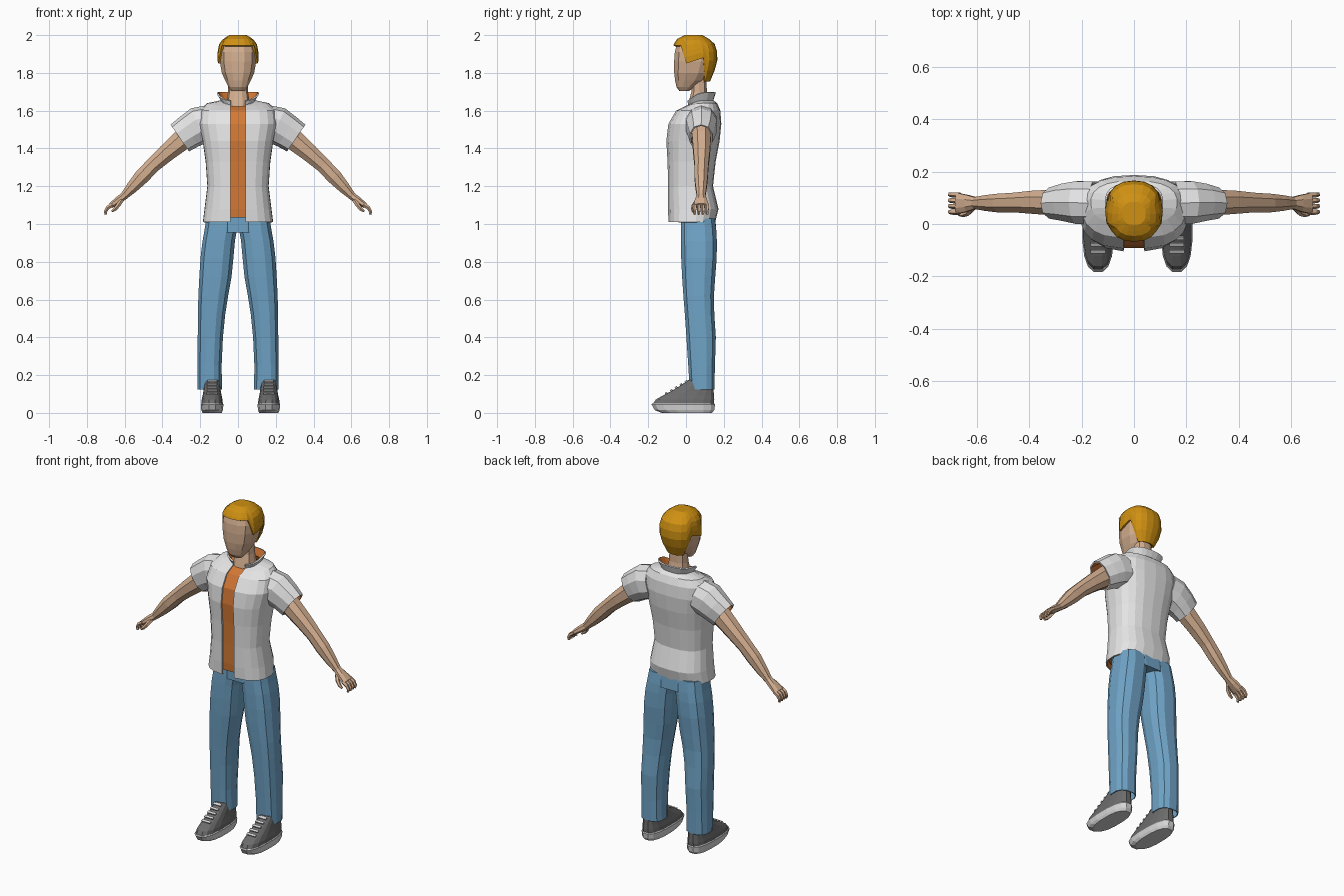
import bpy, bmesh, math
from mathutils import Vector

if "Cube" in bpy.data.objects:
    bpy.data.objects.remove(bpy.data.objects["Cube"])


def material(name, rgb):
    m = bpy.data.materials.new(name)
    m.diffuse_color = (*rgb, 1)
    m.use_nodes = True
    m.node_tree.nodes["Principled BSDF"].inputs["Base Color"].default_value = m.diffuse_color
    return m


SKIN = material("skin", (0.66, 0.43, 0.28))
HAIR = material("ginger hair", (0.62, 0.28, 0.006))
WHITE = material("shirt white", (0.78, 0.78, 0.78))
ORANGE = material("undershirt orange", (0.66, 0.19, 0.035))
DENIM = material("denim blue", (0.16, 0.37, 0.57))
GREY = material("shoe grey", (0.15, 0.15, 0.15))
SOLE = material("sole light grey", (0.68, 0.68, 0.68))


def loft(name, mats, rings, closed=True, bottom=True, top=True, thick=0):
    """Skin a stack of equal-length rings; rings run counter-clockwise along the path."""
    bm = bmesh.new()
    rows = [[bm.verts.new(p) for p in r] for r in rings]
    n = len(rows[0])
    for a, b in zip(rows, rows[1:]):
        for i in range(n if closed else n - 1):
            j = (i + 1) % n
            bm.faces.new((a[i], a[j], b[j], b[i]))
    if closed and bottom:
        bm.faces.new(rows[0][::-1])
    if closed and top:
        bm.faces.new(rows[-1])
    mesh = bpy.data.meshes.new(name)
    bm.to_mesh(mesh)
    bm.free()
    for m in mats:
        mesh.materials.append(m)
    ob = bpy.data.objects.new(name, mesh)
    bpy.context.collection.objects.link(ob)
    if thick:
        s = ob.modifiers.new("thickness", 'SOLIDIFY')
        s.thickness, s.offset = thick, -1
        s.material_offset = len(mats) - 1
    return ob


def oval(a, rx, ry, p):
    c, s = math.cos(a), math.sin(a)
    return (rx * math.copysign(abs(c) ** (2 / p), c),
            ry * math.copysign(abs(s) ** (2 / p), s))


def flat_ring(z, rx, yf, yb, n=14, p=2.5, cx=0):
    """Horizontal rounded ring from front yf to back yb."""
    pts = []
    for i in range(n):
        x, y = oval(math.tau * (i + 0.5) / n - math.pi / 2, rx, (yb - yf) / 2, p)
        pts.append((cx + x, (yf + yb) / 2 + y, z))
    return pts


def tube(name, mats, path, n=8, **kw):
    """Tube along (x, y, z, radius, radius_y) stations lying in an upright plane."""
    pts = [Vector(s[:3]) for s in path]
    rings = []
    for k, s in enumerate(path):
        d = pts[min(k + 1, len(pts) - 1)] - pts[max(k - 1, 0)]
        d.y = 0
        d.normalize()
        u = Vector((0, 1, 0))
        v = d.cross(u)
        ring = []
        for i in range(n):
            a, b = oval(math.tau * (i + 0.5) / n, s[4], s[3], 2.2)
            ring.append(pts[k] + u * a + v * b)
        rings.append(ring)
    return loft(name, mats, rings, **kw)


# Open shirt with collar: z, half width, front y, back y, drop at the front
torso = [(1.01, .187, -.095, .155, 0), (1.08, .178, -.098, .172, 0),
         (1.20, .163, -.097, .143, 0), (1.33, .172, -.100, .157, 0),
         (1.44, .188, -.107, .178, 0), (1.53, .208, -.096, .187, 0),
         (1.60, .200, -.055, .182, 0), (1.64, .165, -.003, .165, .015),
         (1.655, .09, .012, .145, .025), (1.695, .112, .005, .158, .045)]
rings = []
for z, rx, yf, yb, drop in torso:
    ring, n = [], 21
    for i in range(n):
        t = 0.22 + (math.tau - 0.44) * i / (n - 1) - math.pi / 2
        x, y = oval(t, rx, (yb - yf) / 2, 2.5)
        if i in (0, n - 1):
            x = math.copysign(.04, x)
        ring.append((x, (yf + yb) / 2 + y, z - drop * max(0, -math.sin(t))))
    rings.append(ring)
loft("open_shirt", [WHITE, ORANGE], rings, closed=False, thick=.008)

# Undershirt
loft("undershirt", [ORANGE],
     [flat_ring(max(z, 1.035) - drop, rx - .014, yf + .014, yb - .014, 20)
      for z, rx, yf, yb, drop in torso[:8]])

# Neck and head
loft("neck", [SKIN], [flat_ring(1.58, .07, -.005, .13, 10), flat_ring(1.64, .062, .01, .125, 10),
                      flat_ring(1.70, .053, .027, .112, 10), flat_ring(1.78, .05, .03, .11, 10)])
loft("head", [SKIN],
     [flat_ring(*r, 12) for r in
      [(1.703, .036, -.035, .015), (1.725, .052, -.052, .05), (1.76, .070, -.060, .10),
       (1.80, .088, -.065, .13), (1.86, .099, -.066, .15), (1.91, .099, -.062, .15),
       (1.955, .085, -.05, .135), (1.98, .055, -.02, .10)]])

# Hair cap whose lower edge follows the hairline
hair = [(1.75, .062, -.02, .125), (1.80, .093, -.06, .147), (1.85, .108, -.072, .165),
        (1.90, .110, -.073, .168), (1.95, .101, -.067, .155), (1.982, .078, -.045, .12),
        (2.00, .045, -.005, .085)]


def hair_at(z):
    for a, b in zip(hair, hair[1:]):
        if z <= b[0] + 1e-6:
            t = (z - a[0]) / (b[0] - a[0])
            return [p + (q - p) * t for p, q in zip(a, b)][1:]
    return hair[-1][1:]


rings = []
for k in range(7):
    ring = []
    for i in range(20):
        a = math.tau * i / 20 - math.pi / 2
        s = math.sin(a)
        low = 1.945 if s < -.5 else 1.85 if s < -.1 else 1.865 if s < .2 else 1.88 if s < .4 else 1.755
        z = low + (2.0 - low) * (1 - (1 - k / 6) ** 1.5)
        rx, yf, yb = hair_at(z)
        x, y = oval(a, rx, (yb - yf) / 2, 2.4)
        ring.append((x, (yf + yb) / 2 + y, z))
    rings.append(ring)
loft("hair", [HAIR], rings, bottom=False, thick=.012)

# Hips
loft("jeans_hips", [DENIM], [flat_ring(.955, .172, -.028, .162, 16),
                             flat_ring(1.06, .165, -.03, .155, 16)])

for side, sx in (("right", 1), ("left", -1)):
    # Sleeve
    tube(side + "_sleeve", [WHITE, ORANGE],
         [(sx * x, y, z, r, ry) for x, y, z, r, ry in
          [(.15, .08, 1.535, .095, .085), (.21, .082, 1.52, .10, .085),
           (.26, .083, 1.488, .092, .074), (.308, .08, 1.455, .086, .062)]],
         n=10, bottom=False, top=False, thick=.008)

    # Arm with palm
    tube(side + "_arm", [SKIN],
         [(sx * x, y, z, r, ry) for x, y, z, r, ry in
          [(.20, .08, 1.53, .055, .055), (.29, .082, 1.45, .060, .053), (.38, .083, 1.375, .050, .047),
           (.45, .082, 1.312, .043, .040), (.51, .08, 1.25, .043, .038), (.56, .08, 1.195, .034, .032),
           (.605, .08, 1.147, .022, .024), (.635, .079, 1.125, .021, .034), (.675, .079, 1.096, .015, .043)]])

    # Fingers and thumb
    for f in range(4):
        y = .046 + .022 * f
        tube(f"{side}_finger_{f + 1}", [SKIN],
             [(sx * x, y, z, r, r) for x, z, r in
              [(.665, 1.102, .011), (.69, 1.086, .011), (.702, 1.066, .009), (.699, 1.05, .007)]], n=5)
    tube(side + "_thumb", [SKIN],
         [(sx * .615, .062, 1.13, .013, .013), (sx * .632, .043, 1.102, .012, .012),
          (sx * .650, .036, 1.08, .010, .010), (sx * .668, .036, 1.066, .006, .006)], n=5)

    # Trouser leg: z, inner x, outer x, front y, back y
    leg = [(.125, .083, .217, .018, .152), (.25, .085, .216, .010, .155), (.40, .078, .215, .000, .160),
           (.52, .066, .214, -.008, .152), (.62, .050, .212, -.016, .150), (.72, .032, .207, -.023, .157),
           (.82, .022, .201, -.028, .165), (.91, .014, .190, -.030, .166), (.965, .004, .180, -.030, .163),
           (1.03, .002, .170, -.028, .155)]
    loft(side + "_jeans_leg", [DENIM],
         [flat_ring(z, (xo - xi) / 2, yf, yb, 12, 2.6, sx * (xi + xo) / 2) for z, xi, xo, yf, yb in leg],
         bottom=False, thick=.005)

    # Shoe: sole, upper and laces
    cx = .163 if sx > 0 else -.137
    loft(side + "_shoe_sole", [SOLE],
         [flat_ring(*r, 16, 2.6, cx) for r in
          [(0, .052, -.13, .14), (.015, .058, -.168, .152), (.045, .061, -.185, .156), (.05, .058, -.18, .152)]])
    loft(side + "_shoe_upper", [GREY],
         [flat_ring(*r, 16, 2.6, cx) for r in
          [(.045, .058, -.179, .151), (.07, .056, -.163, .152), (.092, .051, -.125, .15),
           (.115, .047, -.08, .148), (.145, .043, -.03, .146), (.175, .040, .012, .142)]])
    for k in range(5):
        t = k / 4
        bpy.ops.mesh.primitive_cube_add(size=1, location=(cx, -.105 + .105 * t, .105 + .062 * t),
                                        rotation=(math.atan2(.062, .105), 0, 0))
        lace = bpy.context.object
        lace.name = f"{side}_lace_{k + 1}"
        lace.scale = (.058 - .008 * t, .013, .008)
        lace.data.materials.append(SOLE)
